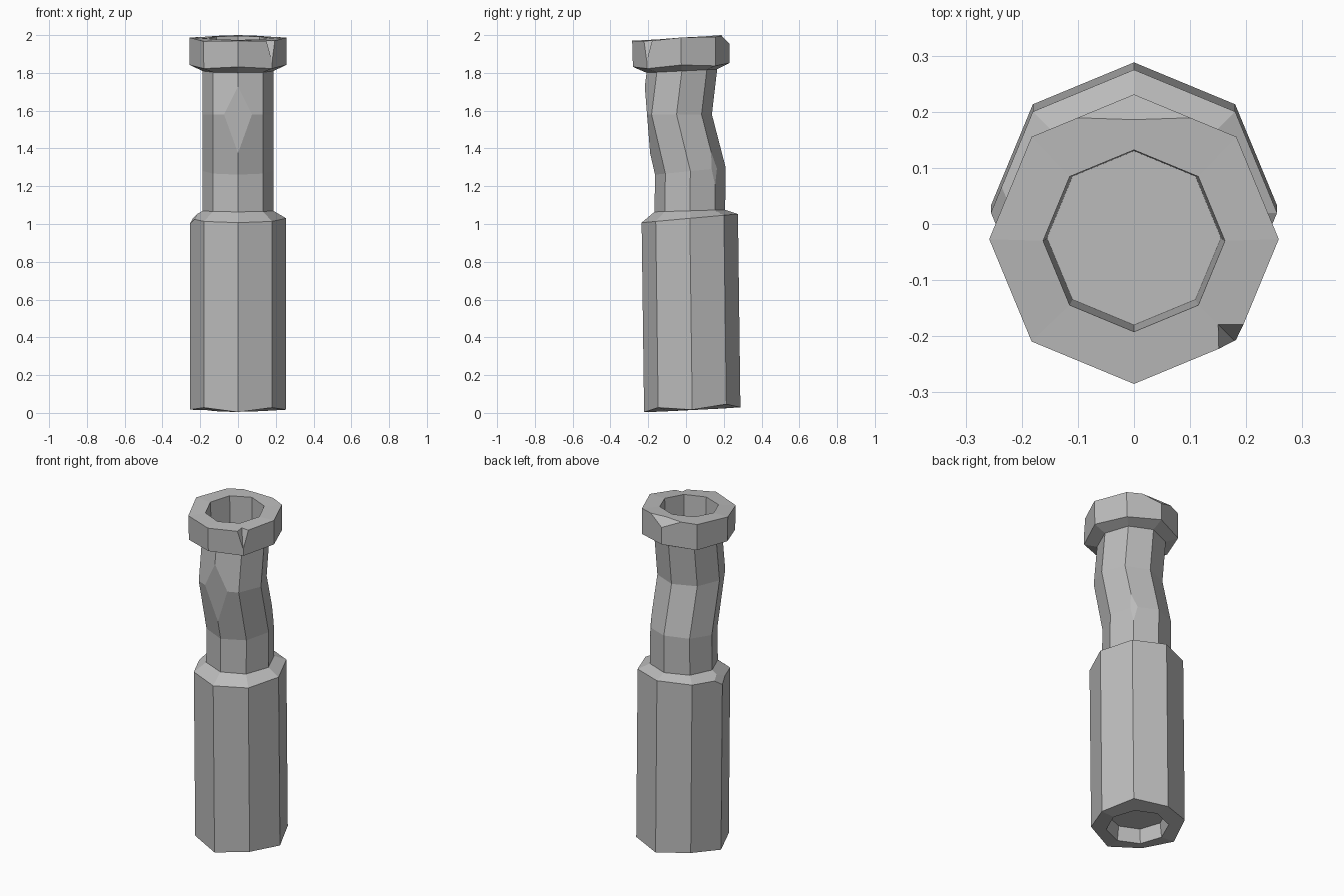
import bpy, bmesh, math
from mathutils import Vector

if "Cube" in bpy.data.objects:
    bpy.data.objects.remove(bpy.data.objects["Cube"], do_unlink=True)

grey = bpy.data.materials.new("worn_grey")
grey.use_nodes = True
COLOR = (0.5, 0.5, 0.5, 1)
grey.diffuse_color = COLOR
grey.node_tree.nodes["Principled BSDF"].inputs["Base Color"].default_value = COLOR

SIDES = 8


def ring(bm, radius, cy, z, tilt=0.0, diag=0.0):
    """Eight-sided ring, tilted along y, with its diagonal corners shifted by diag."""
    verts = []
    for i in range(SIDES):
        a = math.tau * i / SIDES
        y = radius * math.sin(a)
        verts.append(bm.verts.new((radius * math.cos(a), cy + y, z + tilt * y + diag * (i % 2))))
    return verts


def loft(rings):
    """Closed solid through a series of rings."""
    bm = bmesh.new()
    loops = [ring(bm, *r) for r in rings]
    for low, high in zip(loops, loops[1:]):
        for i in range(SIDES):
            j = (i + 1) % SIDES
            bm.faces.new((low[i], low[j], high[j], high[i]))
    bm.faces.new(list(reversed(loops[0])))
    bm.faces.new(loops[-1])
    bmesh.ops.recalc_face_normals(bm, faces=bm.faces)
    return bm


def chip(bm, point, normal, zmin, zmax):
    """Slice a flat chip off the part between two heights."""
    faces = [f for f in bm.faces if all(zmin < v.co.z < zmax for v in f.verts)]
    geom = set(faces)
    for f in faces:
        geom.update(f.edges)
        geom.update(f.verts)
    bmesh.ops.bisect_plane(bm, geom=list(geom), plane_co=Vector(point),
                           plane_no=Vector(normal).normalized(), clear_outer=True)
    bmesh.ops.holes_fill(bm, edges=[e for e in bm.edges if e.is_boundary])
    bmesh.ops.recalc_face_normals(bm, faces=bm.faces)


def finish(bm, name):
    mesh = bpy.data.meshes.new(name)
    bm.to_mesh(mesh)
    bm.free()
    mesh.materials.append(grey)
    obj = bpy.data.objects.new(name, mesh)
    bpy.context.collection.objects.link(obj)
    return obj


# Thick lower body: shallow recess underneath, sloped shoulder on top
body = loft([
    (0.16, 0.03, 0.10, 0.05),
    (0.17, 0.03, 0.015, 0.05),
    (0.255, 0.033, 0.017, 0.05, 0.02),
    (0.255, 0.02, 1.03, 0.09),
    (0.187, 0.02, 1.07, 0.03),
])
chip(body, (-0.237, 0.02, 1.025), (-0.8, -0.1, 0.6), 0, 1.2)
finish(body, "lower_body")

# Bent neck, flared collar and deep mouth
neck = loft([
    (0.187, 0.02, 1.06, 0.03),
    (0.187, 0.023, 1.28, 0.10),
    (0.187, -0.05, 1.58),
    (0.187, -0.022, 1.81, 0.05),
    (0.256, -0.025, 1.842, 0.04, -0.012),
    (0.258, -0.027, 1.987, 0.065, -0.008),
    (0.162, -0.03, 1.985, 0.065),
    (0.155, -0.025, 1.74),
])
chip(neck, (0, -0.192, 1.4), (0, -1, -0.08), 1.2, 1.83)
chip(neck, (0.132, 0.155, 1.2), (0.7, 0.7, 0.085), 1.0, 1.7)
chip(neck, (0, 0.186, 2.0), (0, 0.72, 0.7), 1.8, 2.1)
neck_obj = finish(neck, "neck_and_collar")

# Notch in the collar corner, cut with a small inverted pyramid
bpy.ops.mesh.primitive_cone_add(vertices=4, radius1=0, radius2=0.065, depth=0.17,
                                location=(0.183, -0.212, 1.935),
                                rotation=(0, 0, math.radians(45)))
notch = bpy.context.object
notch.name = "notch_cutter"
notch.hide_render = True
mod = neck_obj.modifiers.new("notch", 'BOOLEAN')
mod.operation = 'DIFFERENCE'
mod.object = notch
mod.solver = 'EXACT'
bpy.context.view_layer.objects.active = neck_obj
bpy.ops.object.modifier_apply(modifier=mod.name)
bpy.data.objects.remove(notch, do_unlink=True)
